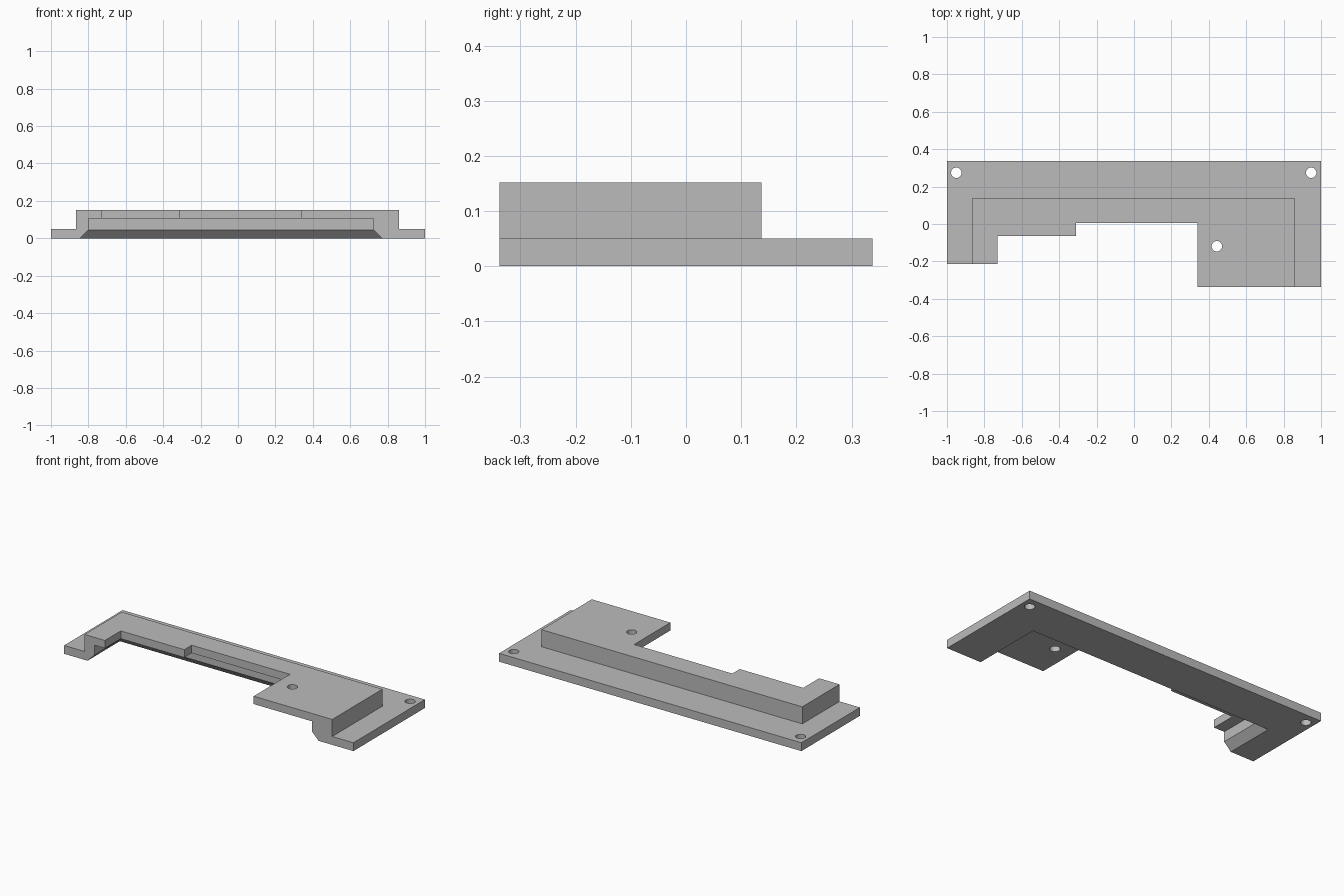
import bpy, bmesh, math

if "Cube" in bpy.data.objects:
    bpy.data.objects.remove(bpy.data.objects["Cube"])

grey = bpy.data.materials.new("plain grey")
grey.diffuse_color = (0.5, 0.5, 0.5, 1)
grey.use_nodes = True
grey.node_tree.nodes["Principled BSDF"].inputs["Base Color"].default_value = grey.diffuse_color


def loft(name, sections):
    """Solid through matching (outline, z) sections, capped at both ends."""
    bm = bmesh.new()
    rings = [[bm.verts.new((x, y, z)) for x, y in pts] for pts, z in sections]
    n = len(rings[0])
    for low, high in zip(rings, rings[1:]):
        for i in range(n):
            j = (i + 1) % n
            bm.faces.new((low[i], low[j], high[j], high[i]))
    bm.faces.new(rings[0][::-1])
    bm.faces.new(rings[-1])
    bmesh.ops.recalc_face_normals(bm, faces=bm.faces)
    mesh = bpy.data.meshes.new(name)
    bm.to_mesh(mesh)
    bm.free()
    obj = bpy.data.objects.new(name, mesh)
    bpy.context.collection.objects.link(obj)
    mesh.materials.append(grey)
    return obj


def prism(name, pts, z0, z1):
    return loft(name, [(pts, z0), (pts, z1)])


def front_open_box(inset):
    """Cavity outline, shrunk on the left, right and back by inset."""
    l, r, b = -0.845 + inset, 0.77 - inset, 0.091 - inset
    return [(l, -0.5), (r, -0.5), (r, b), (l, b)]


# Full bracket outline with stepped front edge
bracket = prism("bracket", [
    (-1, 0.338), (-1, -0.215), (-0.73, -0.215), (-0.73, -0.065),
    (-0.31, -0.065), (-0.31, 0.005), (0.34, 0.005), (0.34, -0.338),
    (1, -0.338), (1, 0.338)], 0, 0.152)

cutters = [
    # Leaves the thin flange around the raised block
    prism("flange_cutter", [
        (-1.2, -0.6), (-0.865, -0.6), (-0.865, 0.137), (0.86, 0.137),
        (0.86, -0.6), (1.2, -0.6), (1.2, 0.6), (-1.2, 0.6)], 0.05, 0.3),
    # Hollow underside with a flared lower edge
    loft("cavity_cutter", [
        (front_open_box(-0.045), -0.045), (front_open_box(0.045), 0.045),
        (front_open_box(0.045), 0.105)]),
]

# Screw holes
for i, (x, y) in enumerate([(-0.95, 0.274), (0.947, 0.274), (0.443, -0.119)]):
    circle = [(x + 0.028 * math.cos(a * math.tau / 32),
               y + 0.028 * math.sin(a * math.tau / 32)) for a in range(32)]
    cutters.append(prism(f"hole_cutter_{i + 1}", circle, -0.1, 0.3))

for cutter in cutters:
    mod = bracket.modifiers.new(cutter.name, 'BOOLEAN')
    mod.operation = 'DIFFERENCE'
    mod.solver = 'EXACT'
    mod.object = cutter
    cutter.hide_render = True
    cutter.hide_set(True)

# Apply the cuts and remove the helpers
bpy.context.view_layer.objects.active = bracket
bracket.select_set(True)
for mod in list(bracket.modifiers):
    bpy.ops.object.modifier_apply(modifier=mod.name)
for cutter in cutters:
    bpy.data.objects.remove(cutter)
bpy.ops.object.shade_smooth_by_angle(angle=math.radians(30))
